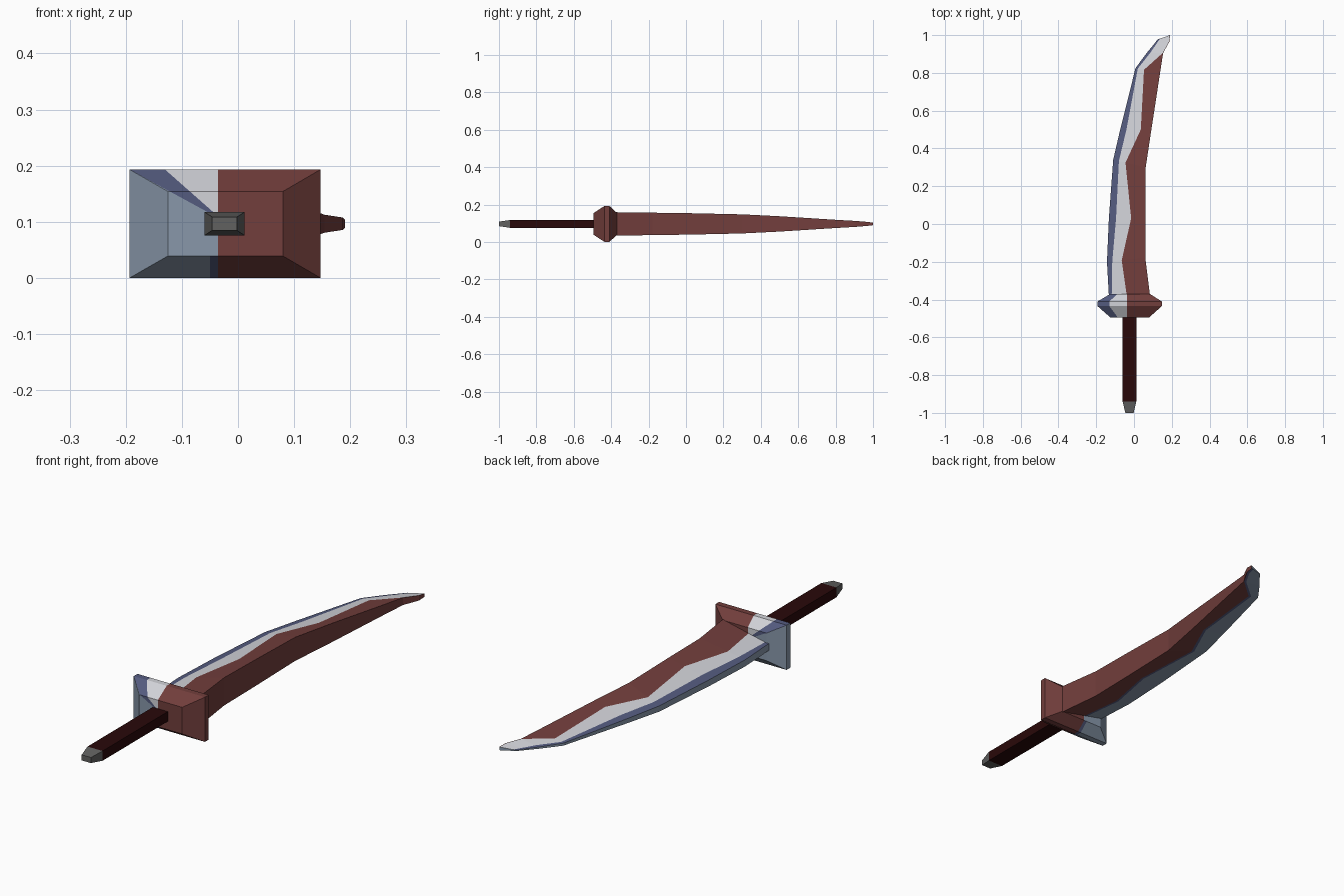
import bpy, bmesh
from mathutils import Vector

if "Cube" in bpy.data.objects:
    bpy.data.objects.remove(bpy.data.objects["Cube"])

ZC = 0.0965  # mid height of the whole sword


def srgb(r, g, b):
    def lin(c):
        c /= 255
        return c / 12.92 if c <= 0.04045 else ((c + 0.055) / 1.055) ** 2.4
    return (lin(r), lin(g), lin(b), 1)


def material(name, rgb):
    m = bpy.data.materials.new(name)
    m.diffuse_color = srgb(*rgb)
    m.use_nodes = True
    m.node_tree.nodes["Principled BSDF"].inputs["Base Color"].default_value = m.diffuse_color
    return m


RED, WHITE, NAVY, SLATE = range(4)
PAINT = [material("dull red", (114, 62, 60)), material("pale grey", (210, 211, 217)),
         material("muted navy", (84, 91, 127)), material("slate blue", (136, 151, 170))]
GRIP = material("dark maroon", (41, 8, 9))
CAP = material("dark grey", (97, 97, 96))


def loft(name, rings, mats):
    """Join rings of points into a closed, capped solid."""
    bm = bmesh.new()
    loops = [[bm.verts.new(p) for p in ring] for ring in rings]
    n = len(loops[0])
    for a, b in zip(loops, loops[1:]):
        for i in range(n):
            j = (i + 1) % n
            f = bm.faces.new((a[i], a[j], b[j], b[i]))
            f.material_index = i if n == 8 else 0  # stripe number, remapped for the blade
    bm.faces.new(loops[0])
    bm.faces.new(loops[-1][::-1])
    bmesh.ops.recalc_face_normals(bm, faces=bm.faces)
    me = bpy.data.meshes.new(name)
    for m in mats:
        me.materials.append(m)
    ob = bpy.data.objects.new(name, me)
    bpy.context.collection.objects.link(ob)
    return ob, bm


def finish(ob, bm):
    bm.to_mesh(ob.data)
    bm.free()


def rect(y, x0, x1, h):
    return [(x0, y, ZC + h), (x1, y, ZC + h), (x1, y, ZC - h), (x0, y, ZC - h)]


# Grip and pommel
finish(*loft("grip", [rect(-0.94, -0.06, 0.012, 0.021), rect(-0.48, -0.06, 0.012, 0.021)], [GRIP]))
finish(*loft("pommel", [rect(-1.0, -0.046, -0.002, 0.012), rect(-0.94, -0.06, 0.012, 0.021)], [CAP]))

# Guard: double-tapered block, cut along the paint borders
ob, bm = loft("guard", [rect(-0.495, -0.125, 0.08, 0.0575), rect(-0.435, -0.193, 0.147, 0.0965),
                        rect(-0.41, -0.193, 0.147, 0.0965), rect(-0.37, -0.125, 0.084, 0.0595)], PAINT)
white_pt, white_n = Vector((-0.13, 0, 0.193)), Vector((0.075, 0, 0.085))
navy_pt, navy_n = Vector((-0.193, 0, 0.193)), Vector((0.078, 0, 0.143))
for co, no in ((white_pt, white_n), (navy_pt, navy_n),
               (Vector((-0.036, 0, 0)), Vector((1, 0, 0))),
               (Vector((-0.05, 0, 0)), Vector((1, 0, 0)))):
    bmesh.ops.bisect_plane(bm, geom=bm.verts[:] + bm.edges[:] + bm.faces[:],
                           plane_co=co, plane_no=no, dist=1e-6)
for f in bm.faces:
    c = f.calc_center_median()
    if c.x > -0.036:
        f.material_index = RED
    elif (c - white_pt).dot(white_n) > 0:
        f.material_index = WHITE
    elif (c - navy_pt).dot(navy_n) > 0 or (c.x > -0.05 and c.z < 0.04):
        f.material_index = NAVY
    else:
        f.material_index = SLATE
finish(ob, bm)

# Blade: thick spine on the right, thin cutting edge on the left
# rows of (left y, right y, left x, navy/white x, white/red x, right x, spine half thickness)
rows = [
    (-0.38, -0.38, -0.133, -0.118, -0.038, 0.085, 0.0625),
    (-0.20, -0.18, -0.143, -0.115, -0.065, 0.060, 0.060),
    (0.03, 0.03, -0.133, -0.095, -0.015, 0.061, 0.057),
    (0.34, 0.30, -0.110, -0.080, -0.045, 0.062, 0.051),
    (0.50, 0.50, -0.073, -0.040, 0.036, 0.092, 0.041),
    (0.825, 0.80, 0.008, 0.020, 0.053, 0.138, 0.022),
    (0.905, 0.905, 0.067, 0.085, 0.152, 0.154, 0.016),
    (0.95, 0.965, 0.104, 0.118, 0.185, 0.187, 0.011),
    (0.977, 1.00, 0.125, 0.138, 0.189, 0.191, 0.007),
]
EDGE = 0.24  # cutting edge thickness relative to the spine
rings = []
for yl, yr, xl, xn, xw, xr, h in rows:
    def point(x, s):
        t = (x - xl) / (xr - xl)
        return (x, yl + (yr - yl) * t, ZC + s * h * (EDGE + (1 - EDGE) * t))
    rings.append([point(x, 1) for x in (xl, xn, xw, xr)]
                 + [point(x, -1) for x in (xr, xw, xw - 0.012, xl)])
ob, bm = loft("blade", rings, PAINT)
stripes = (NAVY, WHITE, RED, RED, RED, NAVY, SLATE, SLATE)
for f in bm.faces:
    f.material_index = SLATE if len(f.verts) == 8 else stripes[f.material_index]
finish(ob, bm)
